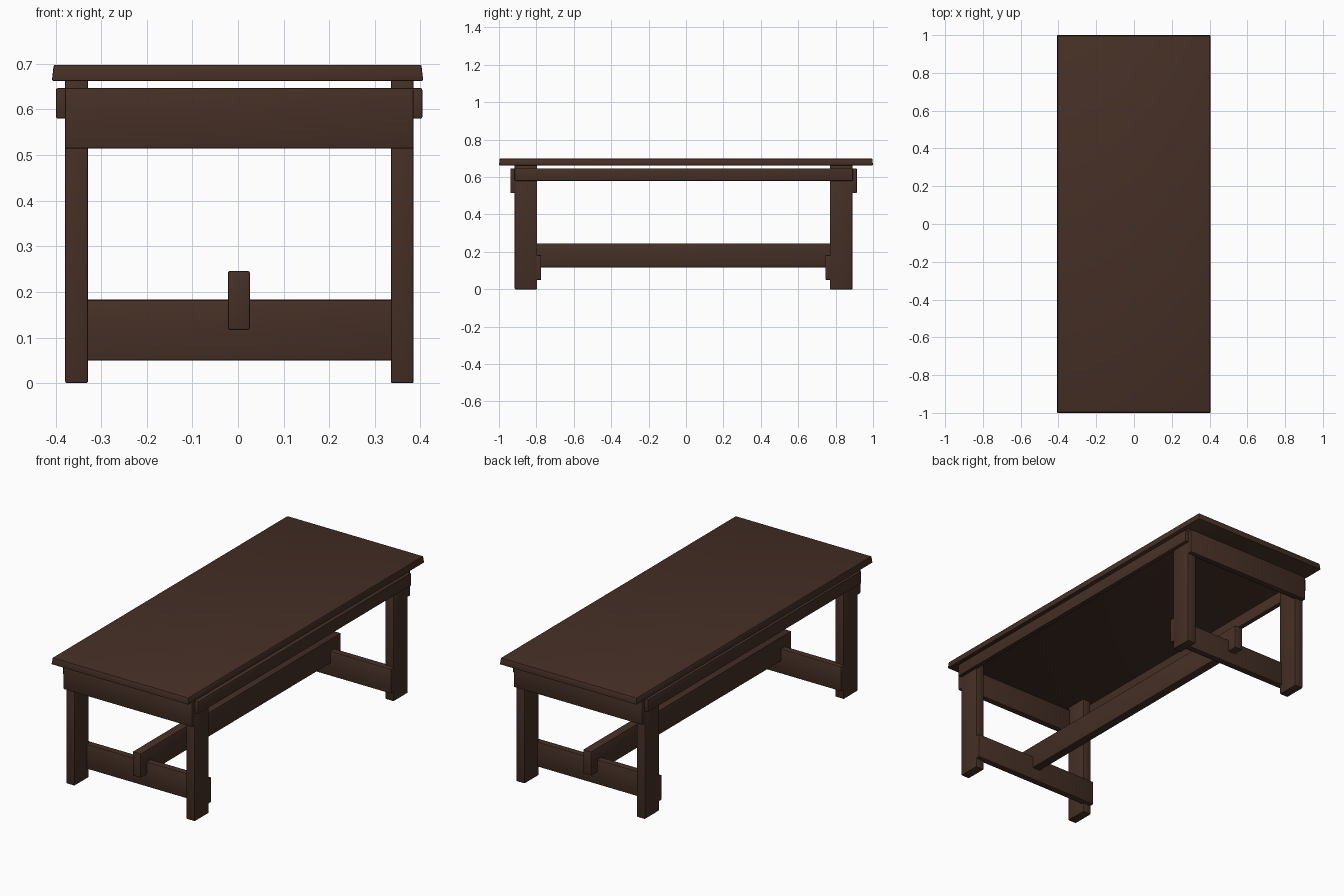
import bpy, bmesh

if "Cube" in bpy.data.objects:
    bpy.data.objects.remove(bpy.data.objects["Cube"])

wood = bpy.data.materials.new("dark brown wood")
wood.diffuse_color = (0.060, 0.029, 0.019, 1)
wood.use_nodes = True
wood.node_tree.nodes["Principled BSDF"].inputs["Base Color"].default_value = wood.diffuse_color


def box(name, x, y, z, bevel=0.004, top_inset=0.0):
    """Softly bevelled beam from (min, max) ranges; the top may taper inward."""
    bm = bmesh.new()
    bmesh.ops.create_cube(bm, size=1)
    for v in bm.verts:
        top = v.co.z > 0
        ins = top_inset if top else 0
        v.co.x = x[1] - ins if v.co.x > 0 else x[0] + ins
        v.co.y = y[1] - ins if v.co.y > 0 else y[0] + ins
        v.co.z = z[1] if top else z[0]
    bmesh.ops.bevel(bm, geom=bm.edges[:], offset=bevel, segments=2,
                    profile=0.5, affect='EDGES')
    for f in bm.faces:
        f.smooth = True
    me = bpy.data.meshes.new(name)
    bm.to_mesh(me)
    bm.free()
    me.materials.append(wood)
    ob = bpy.data.objects.new(name, me)
    bpy.context.collection.objects.link(ob)
    bpy.ops.object.select_all(action='DESELECT')
    ob.select_set(True)
    bpy.context.view_layer.objects.active = ob
    bpy.ops.object.shade_smooth_by_angle(angle=0.6)
    return ob


# Table top, slightly narrower at its upper face
box("table_top", (-0.408, 0.406), (-1.0, 1.0), (0.663, 0.698), 0.003, 0.004)

# Four legs
left, right = (-0.379, -0.329), (0.335, 0.385)
front, back = (-0.916, -0.796), (0.769, 0.890)
for yn, y in (("front", front), ("back", back)):
    for xn, x in (("left", left), ("right", right)):
        box(f"{yn}_{xn}_leg", x, y, (0.0, 0.667))

# End aprons outside the legs and cross stretchers on the inside
span = (-0.379, 0.385)
box("front_apron", span, (-0.939, -0.905), (0.514, 0.647))
box("back_apron", span, (0.879, 0.913), (0.514, 0.647))
box("front_cross_stretcher", span, (-0.81, -0.774), (0.05, 0.183))
box("back_cross_stretcher", span, (0.746, 0.782), (0.05, 0.183))

# Long side rails outside the legs
box("left_side_rail", (-0.399, -0.372), (-0.916, 0.892), (0.58, 0.647))
box("right_side_rail", (0.378, 0.404), (-0.916, 0.892), (0.58, 0.647))

# Central long stretcher, lapped over the cross stretchers
box("long_stretcher", (-0.022, 0.026), (-0.862, 0.836), (0.117, 0.246))
